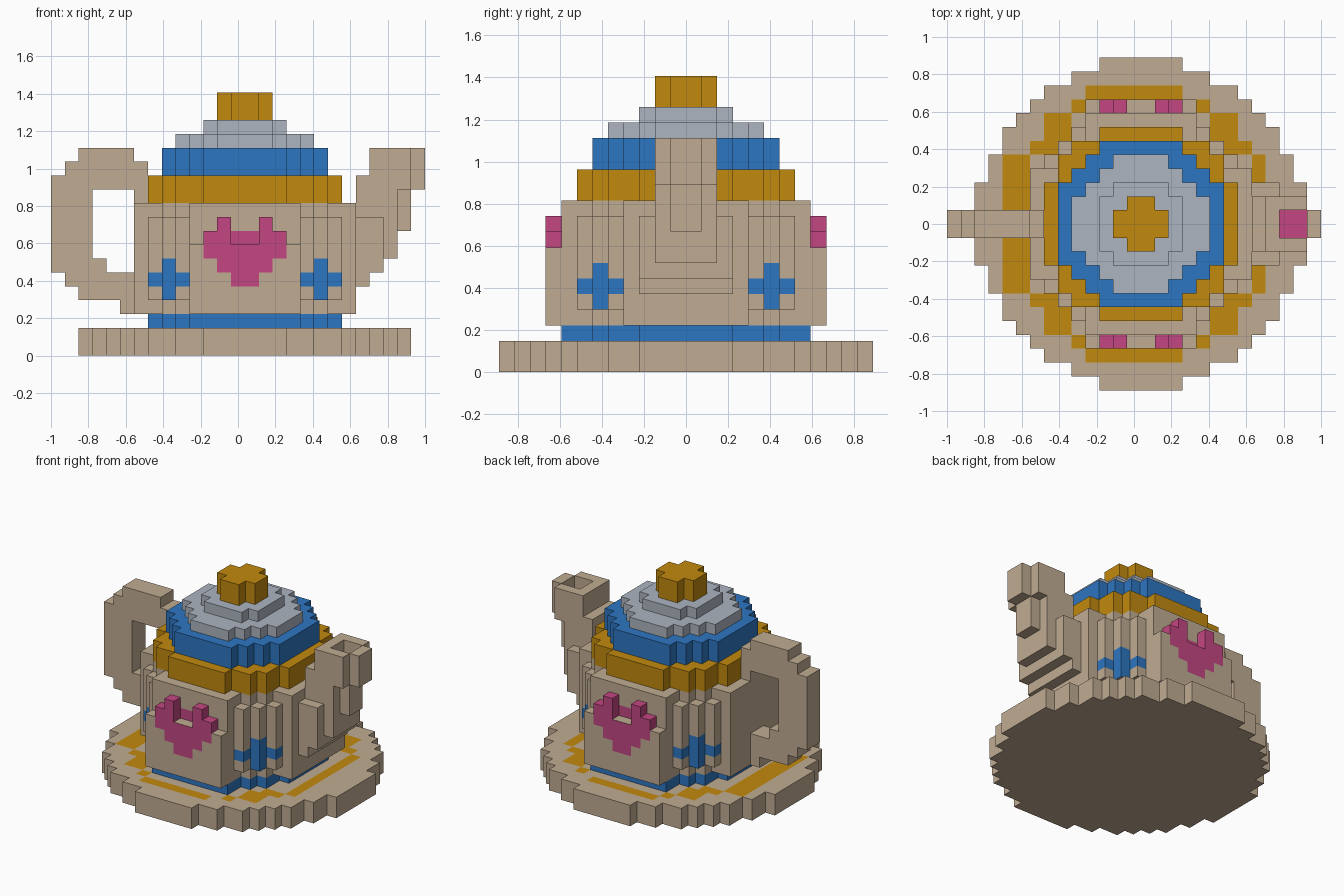
import bpy
import bmesh
import math

if "Cube" in bpy.data.objects:
    bpy.data.objects.remove(bpy.data.objects["Cube"], do_unlink=True)

V = 2 / 27          # edge length of one block
X0 = V / 2          # pot axis, offset because of the handle


def linear(c):
    c /= 255
    return c / 12.92 if c <= 0.04045 else ((c + 0.055) / 1.055) ** 2.4


def material(name, rgb):
    m = bpy.data.materials.new(name)
    col = [linear(c) for c in rgb] + [1]
    m.diffuse_color = col
    m.use_nodes = True
    bsdf = m.node_tree.nodes["Principled BSDF"]
    bsdf.inputs["Base Color"].default_value = col
    bsdf.inputs["Roughness"].default_value = 0.8
    return m


MATS = [material("tan clay", (192, 172, 146)),
        material("gold", (194, 138, 14)),
        material("blue", (45, 118, 194)),
        material("silver grey", (173, 181, 192)),
        material("pink", (196, 70, 130))]
TAN, GOLD, BLUE, GREY, PINK = range(5)
SIDES = [(1, 0, 0), (-1, 0, 0), (0, 1, 0), (0, -1, 0), (0, 0, 1), (0, 0, -1)]


def box(u0, u1, w0, w1, k0, k1):
    return {(u, w, k) for u in range(u0, u1) for w in range(w0, w1) for k in range(k0, k1)}


def disc(r, r2, k0, k1):
    return {(u, w, k) for u, w, k in box(-r, r, -r, r, k0, k1)
            if (u + .5) ** 2 + (w + .5) ** 2 < r2}


def build(name, cells, base, rule=None):
    """Skin a set of blocks; rule(cell, normal) may override the colour of a face."""
    bm = bmesh.new()
    corners = {}

    def vert(p):
        if p not in corners:
            corners[p] = bm.verts.new((X0 + p[0] * V, p[1] * V, p[2] * V))
        return corners[p]

    for c in sorted(cells):
        for n in SIDES:
            if tuple(a + b for a, b in zip(c, n)) in cells:
                continue
            axis = [abs(i) for i in n].index(1)
            a, b = (axis + 1) % 3, (axis + 2) % 3
            quad = []
            for i, j in ((0, 0), (1, 0), (1, 1), (0, 1)):
                p = list(c)
                p[axis] += n[axis] > 0
                p[a] += i
                p[b] += j
                quad.append(vert(tuple(p)))
            if n[axis] < 0:
                quad.reverse()
            f = bm.faces.new(quad)
            col = rule(c, n) if rule else None
            f.material_index = base if col is None else col
    # merge flat neighbours of one colour into larger faces
    bmesh.ops.dissolve_limit(bm, angle_limit=math.radians(1), verts=bm.verts[:],
                             edges=bm.edges[:], delimit={'MATERIAL'})
    bmesh.ops.triangulate(bm, faces=[f for f in bm.faces if len(f.verts) > 4])
    me = bpy.data.meshes.new(name)
    bm.to_mesh(me)
    bm.free()
    for m in MATS:
        me.materials.append(m)
    ob = bpy.data.objects.new(name, me)
    bpy.context.collection.objects.link(ob)
    return ob


def mirror(c):
    """Distance in blocks from the axis along one direction."""
    return c if c >= 0 else -c - 1


# Saucer with a gold ring inlaid on its top
RING = [(-4, 3, 9, 10), (-5, -4, 8, 9), (4, 5, 8, 9), (-7, -5, 6, 8), (5, 7, 6, 8),
        (-8, -6, 5, 6), (6, 8, 5, 6), (-10, -8, 0, 5), (8, 9, 0, 5)]


def ring_rule(c, n):
    if n[2] == 1 and any(a <= c[0] < b and d <= mirror(c[1]) < e for a, b, d, e in RING):
        return GOLD


build("saucer", disc(12, 139.5, 0, 2), TAN, ring_rule)

# Foot of the pot
build("pot_foot", disc(7, 51, 2, 3) | box(-4, 4, -8, 8, 2, 3), BLUE)

# Round belly with flat front and back panels
belly = disc(8, 70, 4, 10) | box(-4, 4, -9, 9, 3, 8)
for k in (3, 10):
    belly |= disc(7, 51, k, k + 1) | box(-8, 8, -4, 4, k, k + 1) | box(-4, 4, -8, 8, k, k + 1)

HEART = {5: 1, 6: 2, 7: 3, 8: 3}    # half width at each level


def belly_rule(c, n):
    u, w, k = mirror(c[0]), mirror(c[1]), c[2]
    if n[1] and w >= 7 and u < HEART.get(k, 0):
        return PINK
    if (u, w) == (5, 5) and 4 <= k < 7 and n[2] == 0:
        return BLUE
    if (u, w) in ((4, 6), (6, 4)) and k == 5:
        return BLUE


build("pot_belly", belly, TAN, belly_rule)

# Raised heart lobes on both panels
for label, w in (("front", -9), ("back", 8)):
    lobes = set()
    for s in (-3, 1):
        lobes |= box(s, s + 2, w, w + 1, 8, 9)
    lobes |= box(-2, -1, w, w + 1, 9, 10) | box(1, 2, w, w + 1, 9, 10)
    build(label + "_heart_lobes", lobes, PINK)

# Shoulder, lid and knob
build("shoulder_band", disc(7, 51, 11, 13), GOLD)
build("lid_rim", disc(6, 38, 13, 15), BLUE)
build("lid_top", disc(5, 24, 15, 16) | disc(3, 10, 16, 17), GREY)
build("lid_knob", disc(2, 3, 17, 19), GOLD)

# Handle, level by level
handle = set()
for u0, u1, k0, k1 in [(-9, -8, 3, 4), (-12, -8, 4, 5), (-13, -8, 5, 6), (-14, -10, 6, 7),
                       (-14, -11, 7, 12), (-8, -7, 11, 12), (-14, -7, 12, 13),
                       (-13, -7, 13, 14), (-12, -8, 14, 15)]:
    handle |= box(u0, u1, -1, 1, k0, k1)
build("handle", handle, TAN)

# Stepped spout with an open mouth
spout = set()
for u0, u1, h, k0, k1 in [(7, 9, 3, 5, 10), (7, 10, 3, 6, 10), (7, 11, 2, 7, 11),
                          (8, 12, 1, 9, 12), (8, 11, 2, 11, 13), (9, 12, 2, 12, 15),
                          (12, 13, 1, 12, 15)]:
    spout |= box(u0, u1, -h, h, k0, k1)
spout -= box(10, 12, -1, 1, 13, 15)


def spout_rule(c, n):
    if n[2] == 1 and c[2] == 12 and 10 <= c[0] < 12 and mirror(c[1]) == 0:
        return PINK


build("spout", spout, TAN, spout_rule)
